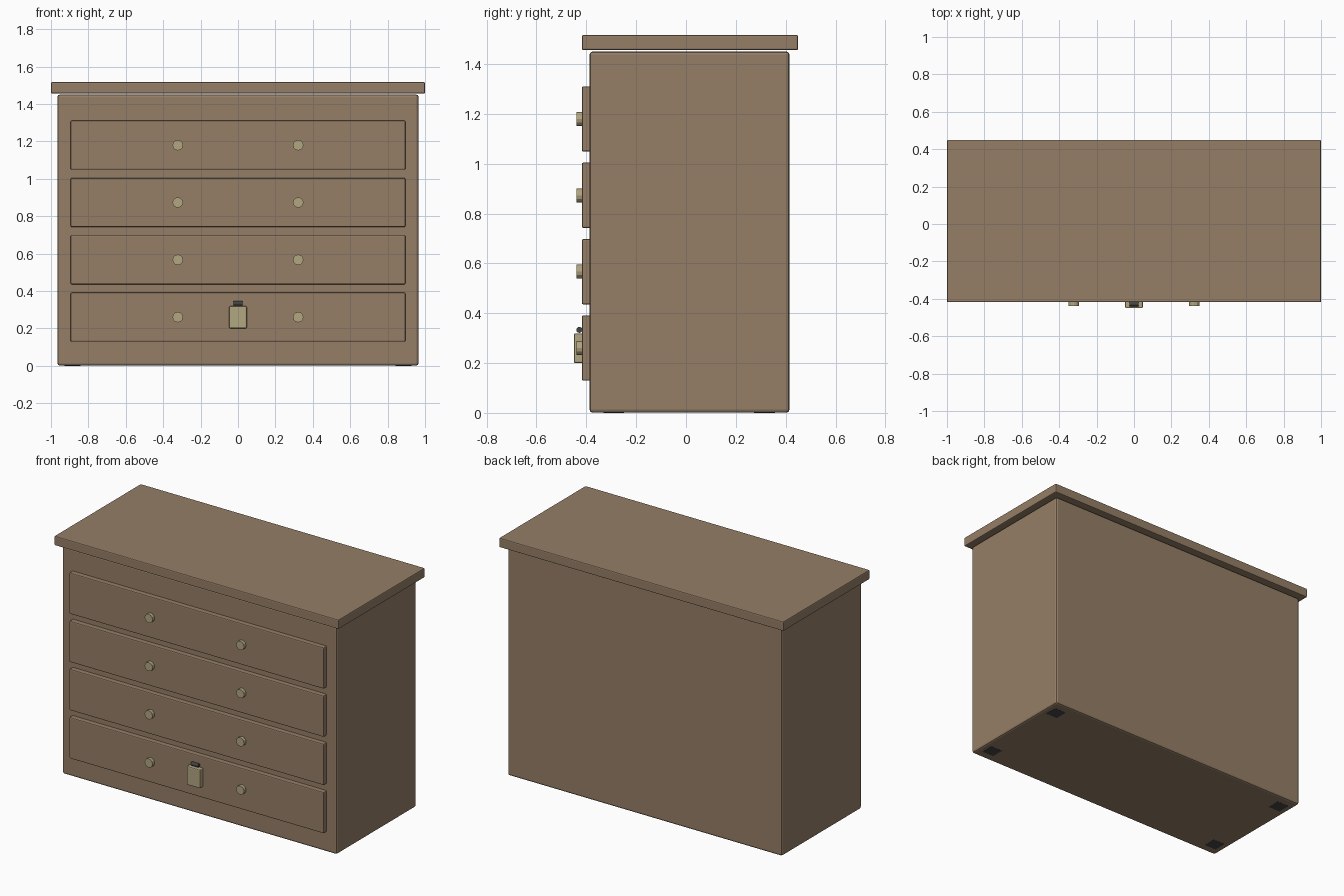
import bpy
from math import radians

if "Cube" in bpy.data.objects:
    bpy.data.objects.remove(bpy.data.objects["Cube"])


def material(name, rgb):
    m = bpy.data.materials.new(name)
    m.diffuse_color = (*rgb, 1)
    m.use_nodes = True
    m.node_tree.nodes["Principled BSDF"].inputs["Base Color"].default_value = m.diffuse_color
    return m


WOOD = material("wood", (0.30, 0.21, 0.135))
BRASS = material("brass", (0.45, 0.38, 0.22))
DARK = material("dark_metal", (0.06, 0.06, 0.06))


def box(name, lo, hi, mat, bevel=0.0):
    bpy.ops.mesh.primitive_cube_add(
        size=1, location=[(a + b) / 2 for a, b in zip(lo, hi)])
    ob = bpy.context.object
    ob.name = name
    ob.scale = [b - a for a, b in zip(lo, hi)]
    bpy.ops.object.transform_apply(location=False, rotation=False, scale=True)
    ob.data.materials.append(mat)
    if bevel:
        mod = ob.modifiers.new("bevel", 'BEVEL')
        mod.width = bevel
        mod.segments = 2
    return ob


def cylinder(name, loc, radius, depth, rot, mat, sides=12):
    bpy.ops.mesh.primitive_cylinder_add(
        vertices=sides, radius=radius, depth=depth, location=loc, rotation=rot)
    ob = bpy.context.object
    ob.name = name
    ob.data.materials.append(mat)
    return ob


# Carcass and overhanging top board
box("body", (-0.965, -0.387, 0.001), (0.965, 0.415, 1.45), WOOD, 0.012)
box("top_board", (-1, -0.418, 1.456), (1, 0.45, 1.516), WOOD, 0.006)

# Four drawers, each with a pair of knobs
for i in range(4):
    z = 0.26 + i * 0.3065
    box(f"drawer_{i + 1}", (-0.895, -0.418, z - 0.131), (0.895, -0.375, z + 0.131), WOOD, 0.006)
    for side, x in (("left", -0.322), ("right", 0.322)):
        cylinder(f"knob_{i + 1}_{side}", (x, -0.424, z), 0.028, 0.03,
                 (radians(90), 0, 0), BRASS)

# Padlock on the bottom drawer
box("padlock", (-0.047, -0.45, 0.2), (0.047, -0.39, 0.319), BRASS, 0.006)
cylinder("padlock_shackle", (0, -0.428, 0.333), 0.012, 0.05, (0, radians(90), 0), DARK)

# Short feet, flush with the underside
for sx, lr in ((-1, "left"), (1, "right")):
    for y, fb in ((-0.29, "front"), (0.315, "back")):
        x = sx * 0.885
        box(f"foot_{fb}_{lr}", (x - 0.042, y - 0.042, 0), (x + 0.042, y + 0.042, 0.05), DARK)
